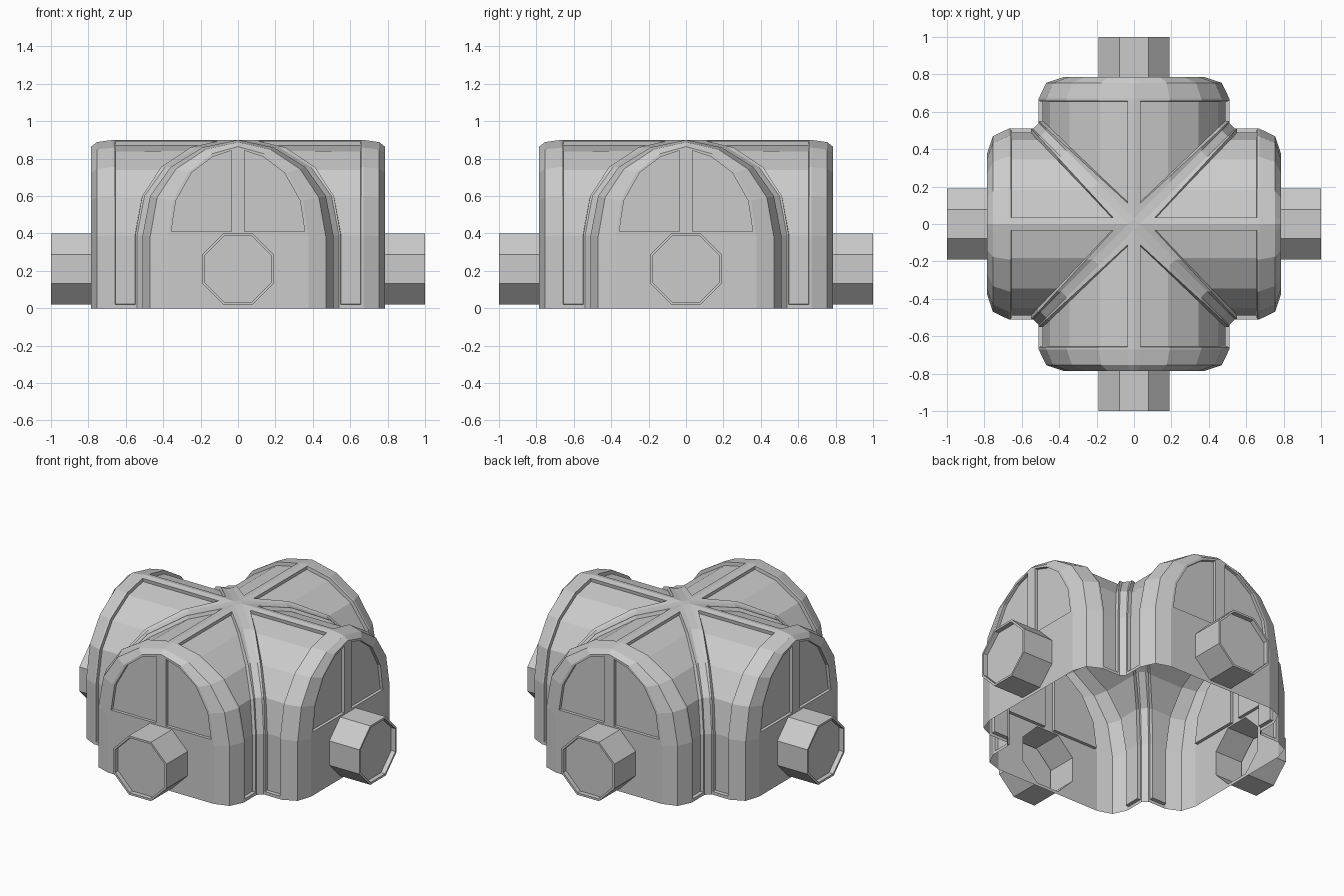
import bpy, bmesh, math
from mathutils import Matrix, Vector

cube = bpy.data.objects.get("Cube")
if cube:
    bpy.data.objects.remove(cube, do_unlink=True)

GREY = (0.6, 0.6, 0.6, 1)
mat = bpy.data.materials.new("light_grey")
mat.use_nodes = True
mat.diffuse_color = GREY
mat.node_tree.nodes["Principled BSDF"].inputs["Base Color"].default_value = GREY

END, LIP, RIB = 0.785, 0.02, 0.03
# Half arch profile (x, z) from ridge to ground
ARCH = [(0, 0.9), (0.035, 0.893), (0.19, 0.86), (0.36, 0.755),
        (0.47, 0.6), (0.51, 0.39), (0.51, 0.02), (0.51, 0)]
# Rounded arm end: y, x scale, z scale
RINGS = [(0.67, 1, 1), (0.755, 0.92, 0.987), (END, 0.74, 0.96)]
WINDOW = [(0.035, 0.41), (0.357, 0.41), (0.332, 0.575),
          (0.247, 0.725), (0.135, 0.81), (0.035, 0.843)]


def octagon(radius=0.19):
    r = radius / math.cos(math.pi / 8)
    return [(r * math.sin((k + 0.5) * math.pi / 4),
             0.21 + r * math.cos((k + 0.5) * math.pi / 4)) for k in range(8)]


def finish(bm, name):
    mesh = bpy.data.meshes.new(name)
    bm.to_mesh(mesh)
    bm.free()
    mesh.materials.append(mat)
    obj = bpy.data.objects.new(name, mesh)
    bpy.context.collection.objects.link(obj)
    return obj


def bridge(bm, a, b):
    """Quads between two closed loops."""
    n = len(a)
    for i in range(n):
        bm.faces.new((a[i], a[(i + 1) % n], b[(i + 1) % n], b[i]))


def loop_at(bm, points, y):
    return [bm.verts.new((x, y, z)) for x, z in points]


# Half of one arm: groin rib, vault, rounded end
bm = bmesh.new()
grid = []
for p, z in ARCH:
    m = p + RIB / 2
    row = [(m, m, z), (p, p + RIB, z), (p, 0.08 + 0.92 * p, z), (p, 0.657, z)]
    row += [(p * sx, y, z * sz) for y, sx, sz in RINGS]
    grid.append([bm.verts.new(c) for c in row])
panel = []
last_row = len(ARCH) - 2
for i in range(last_row + 1):
    for j in range(len(grid[0]) - 1):
        f = bm.faces.new((grid[i][j], grid[i + 1][j], grid[i + 1][j + 1], grid[i][j + 1]))
        if j == 2 and 1 <= i < last_row:
            panel.append(f)
crown = bm.verts.new((0, 0, ARCH[0][1]))
bm.faces.new((crown, grid[0][0], grid[0][1]))

# Sunken vault panel
bm.normal_update()
bmesh.ops.inset_region(bm, faces=panel, thickness=0.002, depth=-0.022,
                       use_even_offset=True)

# Flat end wall with a port opening and a sunken window
port = loop_at(bm, octagon()[:4], END)
top, bottom = loop_at(bm, [(0, 0.4), (0, 0.02)], END)
ground = bm.verts.new((0, END, 0))
outline = [r[-1] for r in grid] + [ground, bottom] + port[::-1] + [top]
pane = loop_at(bm, WINDOW, END)
edges = []
for ring in (outline, pane):
    for a, b in zip(ring, ring[1:] + ring[:1]):
        edges.append(bm.edges.get((a, b)) or bm.edges.new((a, b)))
bmesh.ops.triangle_fill(bm, use_beauty=True, edges=edges, normal=Vector((0, 1, 0)))
glass = loop_at(bm, WINDOW, END - LIP)
bridge(bm, pane, glass)
bm.faces.new(glass)

# Mirror the half arm, then repeat it around the centre
bmesh.ops.mirror(bm, geom=bm.verts[:] + bm.edges[:] + bm.faces[:],
                 axis='X', merge_dist=0.0005)
arm = bm.verts[:] + bm.edges[:] + bm.faces[:]
for k in range(1, 4):
    copy = bmesh.ops.duplicate(bm, geom=arm)["geom"]
    bmesh.ops.rotate(bm, verts=[v for v in copy if isinstance(v, bmesh.types.BMVert)],
                     cent=(0, 0, 0), matrix=Matrix.Rotation(k * math.pi / 2, 3, 'Z'))
bmesh.ops.remove_doubles(bm, verts=bm.verts, dist=0.0005)
bmesh.ops.recalc_face_normals(bm, faces=bm.faces)
finish(bm, "vaulted_shell")

# Octagonal port tubes with a rimmed, recessed cap
for k, side in enumerate(("back", "right", "front", "left")):
    bm = bmesh.new()
    loops = [loop_at(bm, octagon(r), y)
             for r, y in ((0.19, END), (0.19, 1), (0.177, 1), (0.177, 0.97))]
    for a, b in zip(loops, loops[1:]):
        bridge(bm, a, b)
    cap = bm.faces.new(loops[-1])
    bmesh.ops.recalc_face_normals(bm, faces=bm.faces)
    bm.normal_update()
    if cap.normal.y < 0:
        bmesh.ops.reverse_faces(bm, faces=bm.faces)
    bm.transform(Matrix.Rotation(k * math.pi / 2, 4, 'Z'))
    finish(bm, side + "_port_tube")
